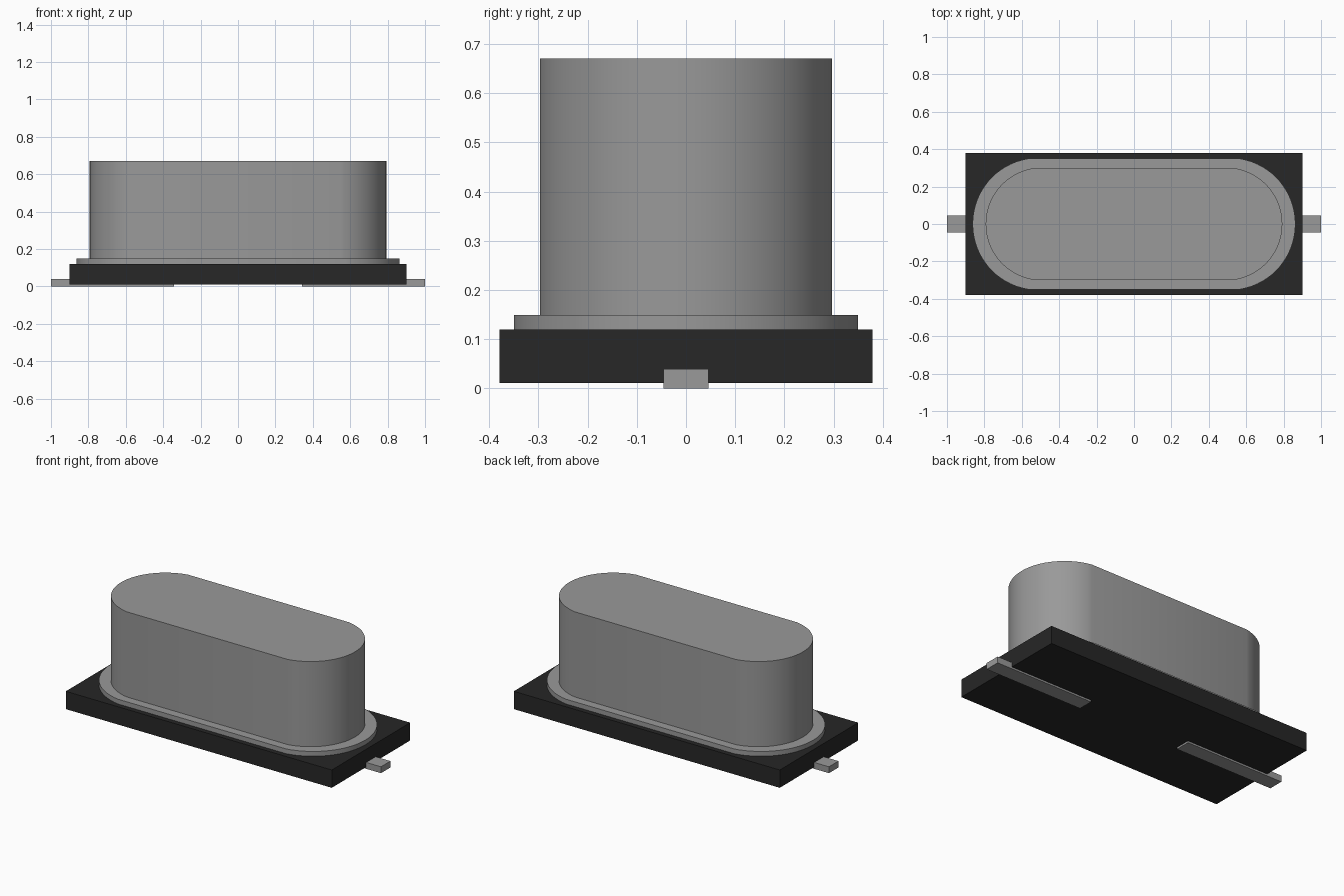
import bpy, math

cube = bpy.data.objects.get("Cube")
if cube:
    bpy.data.objects.remove(cube, do_unlink=True)


def make_material(name, rgb, roughness):
    mat = bpy.data.materials.new(name)
    mat.use_nodes = True
    mat.diffuse_color = (*rgb, 1)
    bsdf = next(n for n in mat.node_tree.nodes if n.type == 'BSDF_PRINCIPLED')
    bsdf.inputs["Base Color"].default_value = (*rgb, 1)
    bsdf.inputs["Roughness"].default_value = roughness
    return mat


metal = make_material("grey metal", (0.32, 0.32, 0.32), 0.5)
plastic = make_material("black plastic", (0.02, 0.02, 0.02), 0.6)


def prism(name, outline, lo, hi, place, mat):
    """Extrude a counter-clockwise outline from lo to hi; place maps (u, v, w) to xyz."""
    n = len(outline)
    verts = [place(u, v, w) for w in (lo, hi) for u, v in outline]
    faces = [tuple(reversed(range(n))), tuple(range(n, 2 * n))]
    faces += [(i, (i + 1) % n, n + (i + 1) % n, n + i) for i in range(n)]
    mesh = bpy.data.meshes.new(name)
    mesh.from_pydata(verts, [], faces)
    mesh.materials.append(mat)
    obj = bpy.data.objects.new(name, mesh)
    bpy.context.collection.objects.link(obj)
    return obj


def upright(u, v, w):
    return (u, v, w)


def sideways(u, v, w):
    return (u, -w, v)


def capsule(half_x, half_y, straight, steps=32):
    """Long outline with straight sides and a circular arc at each end."""
    h = half_x - straight
    r = (h * h + half_y * half_y) / (2 * h)
    centre = half_x - r
    a = math.atan2(half_y, straight - centre)
    arc = [(centre + r * math.cos(t), r * math.sin(t))
           for t in (-a + 2 * a * i / steps for i in range(steps + 1))]
    return arc + [(-x, -y) for x, y in arc]


def smooth(obj):
    bpy.ops.object.select_all(action='DESELECT')
    obj.select_set(True)
    bpy.context.view_layer.objects.active = obj
    bpy.ops.object.shade_smooth_by_angle(angle=math.radians(30))


# Rectangular insulating base
base = [(-0.9, -0.379), (0.9, -0.379), (0.9, 0.379), (-0.9, 0.379)]
prism("base", base, 0.011, 0.12, upright, plastic)

# Flange and tall can, both with rounded ends
smooth(prism("flange", capsule(0.863, 0.349, 0.57), 0.12, 0.149, upright, metal))
smooth(prism("can", capsule(0.793, 0.297, 0.545), 0.149, 0.67, upright, metal))

# L-shaped leads: thin strip under the base, thicker tip past its end
profile = [(0.342, 0), (1, 0), (1, 0.039), (0.9, 0.039), (0.9, 0.011), (0.342, 0.011)]
prism("left_lead", profile, -0.046, 0.046, sideways, metal)
mirrored = [(-x, z) for x, z in reversed(profile)]
prism("right_lead", mirrored, -0.046, 0.046, sideways, metal)
